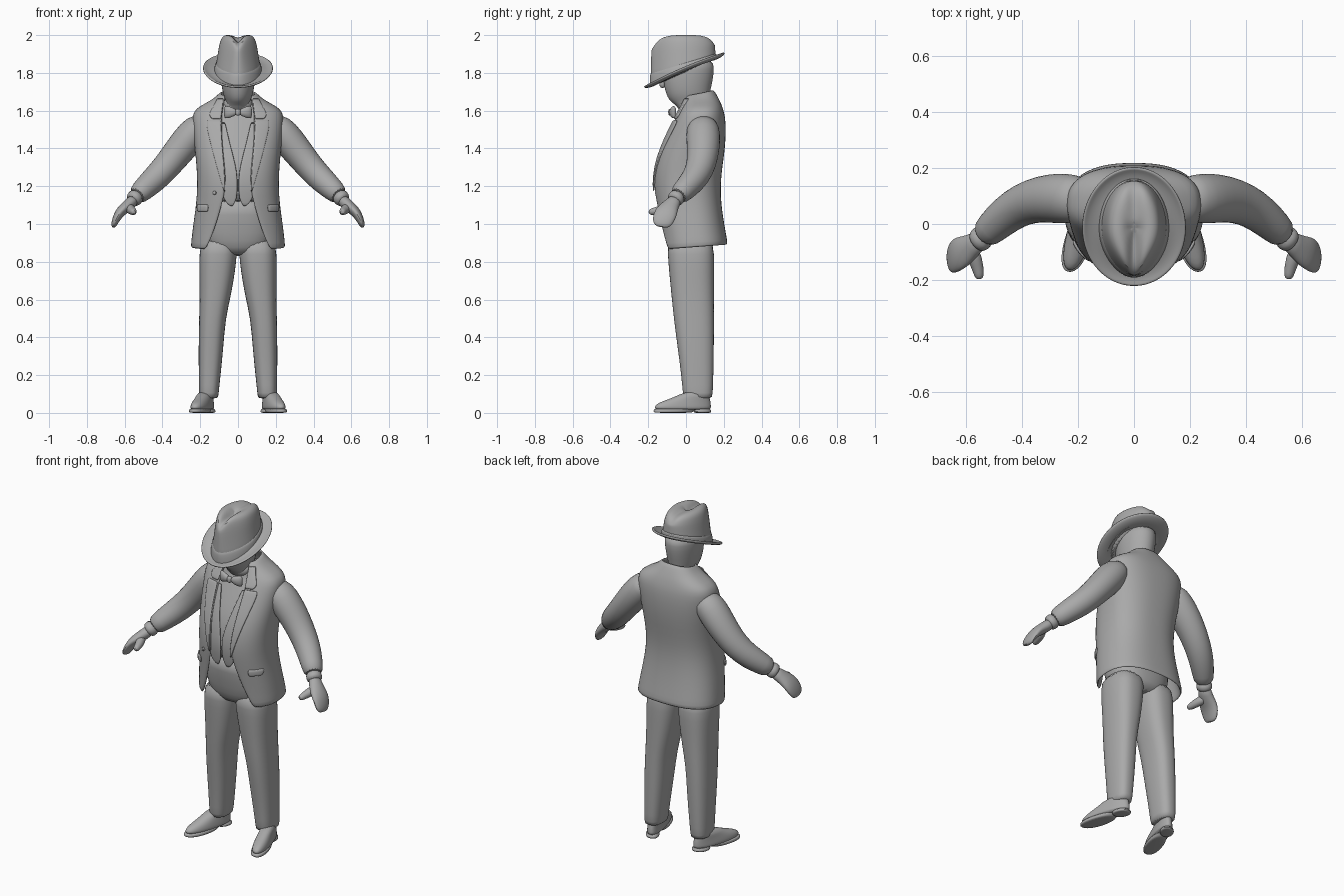
import bpy, bmesh, math
from mathutils import Vector, Matrix

cube = bpy.data.objects.get("Cube")
if cube:
    bpy.data.objects.remove(cube)

grey = bpy.data.materials.new("plain_grey")
grey.use_nodes = True
COLOUR = (0.4, 0.4, 0.4, 1)
grey.diffuse_color = COLOUR
grey.node_tree.nodes["Principled BSDF"].inputs["Base Color"].default_value = COLOUR


def skin(name, rows, closed=True, caps=True, thick=0, subdiv=1):
    """Join rows of points into one smooth surface."""
    bm = bmesh.new()
    grid = [[bm.verts.new(p) for p in row] for row in rows]
    n = len(grid[0])
    for a, b in zip(grid, grid[1:]):
        for i in range(n if closed else n - 1):
            j = (i + 1) % n
            bm.faces.new((a[i], a[j], b[j], b[i]))
    if caps and closed:
        bm.faces.new(grid[0])
        bm.faces.new(grid[-1])
    bmesh.ops.recalc_face_normals(bm, faces=bm.faces)
    mesh = bpy.data.meshes.new(name)
    bm.to_mesh(mesh)
    bm.free()
    obj = bpy.data.objects.new(name, mesh)
    bpy.context.collection.objects.link(obj)
    mesh.materials.append(grey)
    if thick:
        mod = obj.modifiers.new("Thickness", "SOLIDIFY")
        mod.thickness, mod.offset = thick, 0
    if subdiv:
        mod = obj.modifiers.new("Smooth", "SUBSURF")
        mod.levels = mod.render_levels = subdiv
    bpy.ops.object.select_all(action="DESELECT")
    obj.select_set(True)
    bpy.context.view_layer.objects.active = obj
    bpy.ops.object.shade_smooth_by_angle(angle=math.radians(50))
    return obj


def power(v, p):
    return math.copysign(abs(v) ** p, v)


def ring(z, rx, front, back, cx=0, p=0.85, n=28, shear=0):
    """Level rounded outline between a front and a back y."""
    pts = []
    for i in range(n):
        a = math.tau * i / n
        y = (front + back) / 2 - (back - front) / 2 * power(math.cos(a), p)
        pts.append((cx + rx * power(math.sin(a), p) - shear * y, y, z))
    return pts


def stack(name, levels, **kw):
    return skin(name, [ring(*lv, **kw) for lv in levels])


def tube(name, path, side, n=16):
    """Oval sections (centre, depth radius, thickness radius) along a path."""
    centres = [Vector(c) for c, _, _ in path]
    rows = []
    for i, (_, ra, rb) in enumerate(path):
        t = (centres[min(i + 1, len(path) - 1)] - centres[max(i - 1, 0)]).normalized()
        a = (Vector(side) - t * t.dot(Vector(side))).normalized()
        b = t.cross(a)
        rows.append([centres[i] + a * ra * math.cos(w) + b * rb * math.sin(w)
                     for w in (math.tau * k / n for k in range(n))])
    return skin(name, rows)


# Jacket levels: height, half width, front, back, half opening
JACKET = [(.875, .245, -.125, .215, .17), (.93, .238, -.13, .208, .14),
          (1.0, .23, -.14, .195, .115), (1.1, .215, -.155, .18, .085),
          (1.2, .208, -.17, .175, .062), (1.3, .212, -.165, .185, .068),
          (1.4, .222, -.135, .2, .08), (1.5, .232, -.085, .205, .085),
          (1.57, .236, -.05, .2, .085), (1.605, .222, -.03, .19, .08),
          (1.635, .165, -.015, .18, .075), (1.665, .115, -.01, .165, .07),
          (1.7, .088, .0, .14, .065)]
P = 0.8


def level(z):
    for a, b in zip(JACKET, JACKET[1:]):
        if z <= b[0]:
            f = (z - a[0]) / (b[0] - a[0])
            return [u + (v - u) * f for u, v in zip(a, b)]
    return JACKET[-1]


def on_jacket(z, angle, out=0):
    _, rx, front, back, _ = level(z)
    rx, ry = rx + out, (back - front) / 2 + out
    return Vector((rx * power(math.sin(angle), P),
                   (front + back) / 2 - ry * power(math.cos(angle), P), z))


def angle_at(z, x):
    return math.asin(min(1, x / level(z)[1]) ** (1 / P))


def patch(name, rows, out, thick, side, cols=6):
    """Strip lying on the jacket front; rows give height, inner x, outer x."""
    grid = []
    for z, x0, x1 in rows:
        a0, a1 = angle_at(z, x0), angle_at(z, x1)
        pts = [on_jacket(z, a0 + (a1 - a0) * i / cols, out) for i in range(cols + 1)]
        grid.append([(p.x * side, p.y, p.z) for p in pts])
    return skin(name, grid, closed=False, thick=thick)


# Jacket shell, open along the front
shell = []
for z, _, _, _, gap in JACKET:
    start = angle_at(z, gap)
    row = [on_jacket(z, start + (math.tau - 2 * start) * i / 40) for i in range(41)]
    for v in row:
        v.z += 0.08 * (v.y - 0.04) * (z < .9) + 0.25 * (v.y - 0.1) * (z > 1.68)
    shell.append(row)
skin("jacket", shell, closed=False, thick=.014)

# Shirt front, hips and collar beneath the jacket
stack("shirt", [(z, rx * .88, f + .017, b - .025) for z, rx, f, b, _ in JACKET[3:10]]
      + [(1.65, .085, -.02, .14)], p=P)
stack("trouser_hips", [(.83, .1, -.06, .12), (.87, .17, -.095, .145), (.95, .195, -.115, .15),
                       (1.05, .19, -.13, .15), (1.14, .18, -.14, .145)])
stack("shirt_collar", [(1.59, .085, -.045, .13), (1.64, .08, -.045, .13), (1.67, .076, -.03, .13)])

for side, word in ((1, "left"), (-1, "right")):
    def mir(c):
        return (c[0] * side, c[1], c[2])

    # Waistcoat, lapel, pocket flap
    patch(word + "_waistcoat", [(1.095, .03, .042), (1.13, .004, .085), (1.2, .002, .085),
          (1.27, .003, .09), (1.36, .025, .095), (1.45, .05, .1), (1.54, .07, .1)], -.007, .008, side)
    patch(word + "_lapel", [(1.17, .064, .07), (1.25, .066, .093), (1.35, .074, .12),
          (1.45, .082, .145), (1.53, .085, .163), (1.55, .085, .155)], .01, .01, side)
    patch(word + "_collar_flap", [(1.555, .085, .13), (1.575, .084, .15), (1.605, .08, .135),
          (1.635, .075, .115), (1.665, .07, .1)], .01, .01, side)
    patch(word + "_pocket_flap", [(1.065, .155, .2), (1.075, .15, .207), (1.105, .15, .207)],
          .01, .012, side)

    # Sleeve, shirt cuff and mitten-like hand
    tube(word + "_sleeve", [(mir(c), a, b) for c, a, b in (
        ((.17, .09, 1.53), .07, .06), ((.215, .09, 1.505), .09, .085), ((.27, .092, 1.44), .092, .087),
        ((.33, .09, 1.365), .085, .08), ((.395, .073, 1.285), .077, .074),
        ((.455, .035, 1.225), .07, .07), ((.51, -.015, 1.175), .06, .06),
        ((.54, -.045, 1.145), .052, .052))], (0, 1, 0))
    tube(word + "_cuff", [(mir(c), a, b) for c, a, b in (
        ((.53, -.035, 1.155), .046, .046), ((.552, -.057, 1.132), .046, .044),
        ((.562, -.065, 1.122), .042, .038))], (0, 1, 0))
    tube(word + "_hand", [(mir(c), a, b) for c, a, b in (
        ((.545, -.05, 1.135), .036, .032), ((.575, -.075, 1.105), .042, .032),
        ((.605, -.095, 1.08), .056, .03), ((.63, -.108, 1.055), .062, .026),
        ((.648, -.122, 1.02), .058, .02), ((.657, -.13, .995), .046, .015),
        ((.659, -.132, .983), .025, .008))], (0, 1, 0))
    tube(word + "_thumb", [(mir(c), r, r) for c, r in (
        ((.585, -.085, 1.09), .026), ((.568, -.125, 1.077), .026), ((.558, -.16, 1.068), .021),
        ((.553, -.185, 1.064), .018), ((.552, -.198, 1.062), .009))], (0, 0, 1))

    # Trouser leg
    stack(word + "_leg", [(z, rx, f, b, cx * side) for z, rx, f, b, cx in (
        (.075, .05, -.01, .135, .155), (.09, .051, -.016, .142, .155), (.2, .058, -.025, .145, .15),
        (.35, .066, -.045, .148, .143), (.5, .07, -.065, .148, .136), (.62, .083, -.077, .148, .12),
        (.75, .095, -.09, .149, .11), (.84, .1, -.097, .15, .105), (.93, .095, -.1, .14, .1))], p=.8)

    # Shoe with sole and heel
    def shoe(part, rows):
        stack(word + part, [(z, rx, f, b, .185 * side) for z, rx, f, b in rows], shear=.26 * side, p=.9)
    shoe("_shoe", [(.014, .045, -.163, .13), (.028, .048, -.168, .133), (.045, .046, -.16, .132),
                   (.062, .043, -.125, .13), (.08, .04, -.07, .125), (.115, .036, .0, .12)])
    shoe("_sole", [(.0, .046, -.168, .03), (.004, .049, -.172, .035), (.018, .049, -.172, .06),
                   (.022, .047, -.168, .06)])
    shoe("_heel", [(.0, .038, .045, .13), (.003, .041, .04, .135), (.026, .041, .04, .135)])

    # Bow tie wing
    tube(word + "_bow_wing", [((x * side, y, 1.592), h, d) for x, y, h, d in (
        (.006, -.075, .014, .012), (.03, -.074, .025, .016), (.055, -.068, .034, .017),
        (.068, -.062, .032, .012), (.072, -.06, .026, .006))], (0, 0, 1))

# Bow knot, jacket button
tube("bow_knot", [((0, -.08, 1.592 + z), r, r) for z, r in
                  ((-.018, .009), (-.012, .015), (.012, .015), (.018, .009))], (0, 1, 0))
tube("jacket_button", [(on_jacket(1.165, -angle_at(1.165, .12), o), r, r)
                       for o, r in ((0, .011), (.012, .011), (.015, .007))], (0, 0, 1))

# Head and neck, with nose
stack("head", [(1.58, .07, -.03, .12), (1.625, .07, -.045, .12), (1.645, .06, -.08, .122),
               (1.67, .074, -.098, .124), (1.71, .084, -.112, .13), (1.76, .091, -.122, .142),
               (1.82, .096, -.12, .15), (1.88, .09, -.1, .145)], p=1)
tube("nose", [((0, -.105, 1.785), .012, .012), ((0, -.122, 1.755), .018, .016),
              ((0, -.128, 1.735), .02, .018), ((0, -.115, 1.722), .014, .012)], (1, 0, 0))

# Hat brim, tilted down to the front
tilt = Matrix.Translation((0, -.007, 1.81)) @ Matrix.Rotation(math.radians(23), 4, "X")
brim = []
for scale, z in ((.5, .006), (.62, .0), (.8, -.006), (.95, .0), (1, .008)):
    brim.append([tilt @ Vector((.185 * scale * math.cos(a), .231 * scale * math.sin(a),
                                z + .012 * scale * math.cos(a) ** 2))
                 for a in (math.tau * i / 40 for i in range(40))])
skin("hat_brim", brim, caps=False, thick=.012)


def crown_ring(t, scale, lift=0, grow=0, n=40):
    """Outline of the crown from its sloping base (0) to its level top (1)."""
    pts = []
    for i in range(n):
        a = math.tau * i / n
        v = math.sin(a)
        y = -.015 + (.172 + grow) * v * scale
        pinch = 1 - (.12 + .35 * t) * max(0, -v) ** 2
        x = (.122 - .022 * t + grow) * math.cos(a) * scale * pinch
        base = 1.812 + .42 * y
        z = base + (1.965 - base) * t + lift
        z -= .04 * math.exp(-(x / .024) ** 2) * max(0, t - .85) / .15 * (1 - .6 * max(0, v))
        pts.append((x, y, z))
    return pts


# Crown with creased top, and its band
skin("hat_crown", [crown_ring(*c) for c in ((-.1, 1), (.2, 1), (.5, .99), (.8, .985), (.95, .96),
     (1, .9, .016), (1, .78, .03), (1, .6, .037), (1, .35, .038), (1, .08, .038))])
skin("hat_band", [crown_ring(t, 1, 0, g) for t, g in
                  ((-.02, .004), (.04, .006), (.24, .005), (.27, .0))], caps=False)
